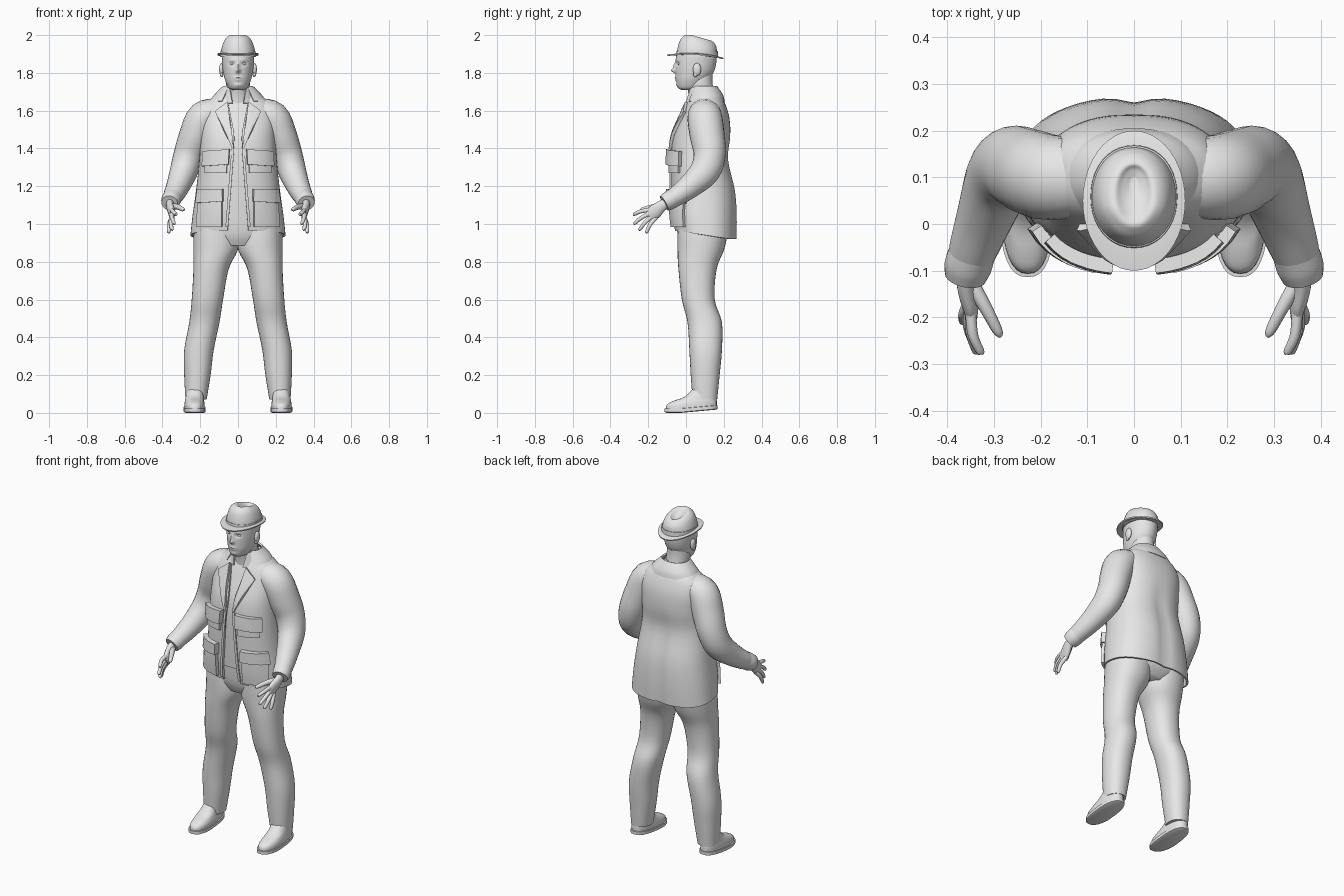
import bpy, bmesh, math
from mathutils import Vector

cube = bpy.data.objects.get("Cube")
if cube:
    bpy.data.objects.remove(cube)

grey = bpy.data.materials.new("plain_grey")
grey.use_nodes = True
grey.diffuse_color = (0.8, 0.8, 0.8, 1)
grey.node_tree.nodes["Principled BSDF"].inputs["Base Color"].default_value = (0.8, 0.8, 0.8, 1)


def finish(name, bm, mirror=False, thick=0, offset=-1):
    """Turn a bmesh into a smooth object, with optional thickness and mirroring."""
    bmesh.ops.recalc_face_normals(bm, faces=bm.faces)
    mesh = bpy.data.meshes.new(name)
    bm.to_mesh(mesh)
    bm.free()
    ob = bpy.data.objects.new(name, mesh)
    bpy.context.collection.objects.link(ob)
    mesh.materials.append(grey)
    bpy.ops.object.select_all(action='DESELECT')
    ob.select_set(True)
    bpy.context.view_layer.objects.active = ob
    if thick:
        mod = ob.modifiers.new("thickness", 'SOLIDIFY')
        mod.thickness, mod.offset = thick, offset
        bpy.ops.object.modifier_apply(modifier=mod.name)
    if mirror:
        mod = ob.modifiers.new("mirror", 'MIRROR')
        mod.use_mirror_merge = False
        bpy.ops.object.modifier_apply(modifier=mod.name)
    bpy.ops.object.shade_smooth_by_angle(angle=math.radians(50))
    return ob


def skin(name, rings, closed=True, **kw):
    """Bridge a list of point rings; closed rings also get end caps."""
    bm = bmesh.new()
    vs = [[bm.verts.new(p) for p in ring] for ring in rings]
    n = len(vs[0])
    for a, b in zip(vs, vs[1:]):
        for i in range(n if closed else n - 1):
            j = (i + 1) % n
            bm.faces.new((a[i], a[j], b[j], b[i]))
    if closed:
        bm.faces.new(vs[0])
        bm.faces.new(vs[-1])
    return finish(name, bm, **kw)


def spline(rows, steps):
    """Smooth interpolation through all rows."""
    out = []
    last = len(rows) - 1
    for k in range(last * steps + 1):
        i = min(k // steps, last - 1)
        t = k / steps - i
        p = [rows[max(0, min(last, i + d))] for d in (-1, 0, 1, 2)]
        out.append([b + 0.5 * t * (c - a + t * (2*a - 5*b + 4*c - d + t * (3*(b - c) + d - a)))
                    for a, b, c, d in zip(*p)])
    return out


def power(v, e):
    return math.copysign(abs(v) ** e, v)


def loft(name, rows, n=2.0, seg=32, steps=4, shape=None, **kw):
    """Rows: z, centre x, half width, front y, back y, and half the front gap if open."""
    rings = []
    for r in spline(rows, steps):
        z, cx, hw, yf, yb = r[:5]
        is_open = len(r) > 5
        a0 = math.asin((r[5] / hw) ** (n / 2)) if is_open else 0
        ring = []
        for i in range(seg + is_open):
            a = a0 + (2 * math.pi - 2 * a0) * i / seg
            p = Vector((cx + hw * power(math.sin(a), 2 / n),
                        (yf + yb) / 2 - (yb - yf) / 2 * power(math.cos(a), 2 / n), z))
            ring.append(shape(p) if shape else p)
        rings.append(ring)
    return skin(name, rings, closed=not is_open, **kw)


def tube(name, rows, seg=16, steps=4):
    """Rows: x, y, z, sideways radius, other radius. Mirrored to both sides."""
    pts = spline(rows, steps)
    rings = []
    for i, p in enumerate(pts):
        t = (Vector(pts[min(i + 1, len(pts) - 1)][:3]) - Vector(pts[max(i - 1, 0)][:3])).normalized()
        u = Vector((1, 0, 0))
        u = (u - t * u.dot(t)).normalized()
        v = t.cross(u)
        rings.append([Vector(p[:3]) + u * p[3] * math.cos(a) + v * p[4] * math.sin(a)
                      for a in (2 * math.pi * k / seg for k in range(seg))])
    return skin(name, rings, mirror=True)


def ball(name, centre, size):
    bm = bmesh.new()
    bmesh.ops.create_uvsphere(bm, u_segments=16, v_segments=10, radius=1)
    for v in bm.verts:
        v.co = Vector(c + s * q for c, s, q in zip(centre, size, v.co))
    return finish(name, bm, mirror=True)


# Jacket body, open at the front, with a dipped back hem and a centre back hollow
N = 2.4
jacket = [(.94, 0, .252, -.06, .27, .055), (1.05, 0, .24, -.075, .272, .05),
          (1.18, 0, .222, -.08, .262, .04), (1.34, 0, .205, -.08, .226, .03),
          (1.46, 0, .2, -.068, .235, .02), (1.56, 0, .2, -.03, .23, .035),
          (1.63, 0, .18, 0, .21, .05), (1.67, 0, .135, .02, .19, .055),
          (1.7, 0, .085, .03, .17, .055)]


def drape(p):
    low = max(0, (1.1 - p.z) / .16)
    p.z += low * (.025 - .045 * max(0, min(1, (p.y + .06) / .3)))
    if p.y > .1 and p.z < 1.5:
        p.y -= .012 * math.exp(-(p.x / .035) ** 2) * min(1, (1.5 - p.z) * 4)
    return p


loft("jacket", jacket, N, seg=56, shape=drape, thick=.01)
fine = spline(jacket, 12)


def front_y(x, z):
    r = min(fine, key=lambda q: abs(q[0] - z))
    f = (1 - min(.97, abs(x) / r[2]) ** N) ** (1 / N)
    return (r[3] + r[4]) / 2 - (r[4] - r[3]) / 2 * f


def patch(name, corners, depth):
    """Four-cornered cloth panel laid on the jacket front, on both sides."""
    a, b, c, d = (Vector(q) for q in corners)
    rings = []
    for i in range(9):
        s, e = a.lerp(d, i / 8), b.lerp(c, i / 8)
        row = [s.lerp(e, j / 8) for j in range(9)]
        rings.append([(q.x, front_y(q.x, q.y) - depth / 2, q.y) for q in row])
    skin(name, rings, closed=False, mirror=True, thick=depth, offset=0)


# Lapels, front bands and pockets
patch("lapel", [(.022, 1.4), (.03, 1.4), (.12, 1.595), (.055, 1.645)], .016)
patch("front_band", [(.052, .985), (.066, .985), (.034, 1.4), (.02, 1.4)], .008)
patch("chest_pocket", [(.06, 1.27), (.172, 1.27), (.172, 1.37), (.055, 1.37)], .016)
patch("chest_flap", [(.05, 1.315), (.182, 1.305), (.178, 1.385), (.045, 1.395)], .03)
patch("hip_pocket", [(.085, .985), (.215, .985), (.205, 1.16), (.085, 1.16)], .02)
patch("hip_flap", [(.08, 1.12), (.215, 1.11), (.205, 1.18), (.08, 1.185)], .032)

# Jacket collar and shirt
loft("jacket_collar", [(1.65, 0, .15, 0, .205, .085), (1.685, 0, .125, .015, .195, .07),
                       (1.73, 0, .08, .03, .165, .05)], 2.2, seg=40, thick=.01)
loft("shirt", [(max(1.015, r[0]), 0, r[2] - .025, r[3] + .014, r[4] - .03)
               for r in jacket[1:8]], N)
loft("shirt_collar", [(1.64, 0, .1, -.005, .165, .03), (1.72, 0, .07, .01, .145, .045)],
     2, thick=.008)

# Sleeves and cuffs
tube("sleeve", [(.1, .1, 1.595, .07, .08), (.18, .1, 1.565, .088, .092),
                (.225, .112, 1.47, .086, .092), (.26, .125, 1.37, .08, .085),
                (.287, .1, 1.28, .074, .08), (.318, .02, 1.2, .062, .064),
                (.345, -.055, 1.145, .052, .052), (.36, -.105, 1.115, .042, .043)], seg=24)
tube("cuff", [(.346, -.06, 1.143, .05, .05), (.356, -.09, 1.124, .051, .05),
              (.362, -.115, 1.11, .044, .044)], seg=24)

# Hands
tube("palm", [(.358, -.09, 1.12, .022, .026), (.36, -.13, 1.095, .02, .03),
              (.352, -.165, 1.065, .019, .038), (.348, -.195, 1.042, .013, .034)])
tips = {"index": (.328, -.28, 1.05), "middle": (.338, -.278, 1.0),
        "ring": (.35, -.25, .967), "little": (.368, -.212, .953)}
for k, (finger, tip) in enumerate(tips.items()):
    side = .026 - .0175 * k
    base = Vector((.35, -.175 - .6 * side, 1.055 + .78 * side))
    tip = Vector(tip)
    mid = base.lerp(tip, .5) + Vector((.006, -.004, .004))
    tube(finger + "_finger", [(*base, .012, .012), (*mid, .011, .011),
                              (*base.lerp(tip, .93), .009, .009), (*tip, .003, .003)], 10)
tube("thumb", [(.35, -.125, 1.095, .017, .017), (.318, -.18, 1.09, .014, .014),
               (.293, -.228, 1.078, .011, .011), (.286, -.242, 1.074, .004, .004)], 10)

# Trousers
loft("trouser_leg", [(.07, .222, .056, .035, .165), (.2, .215, .07, .025, .178),
                     (.33, .207, .078, .018, .19), (.48, .178, .08, .008, .19),
                     (.6, .162, .083, -.022, .152), (.76, .143, .093, -.04, .162),
                     (.86, .119, .117, -.045, .2), (.95, .115, .12, -.045, .22),
                     (1.04, .11, .11, -.04, .22)], 2.2, mirror=True)
loft("hips", [(.885, 0, .12, -.02, .18), (.95, 0, .2, -.045, .225),
              (1.08, 0, .21, -.055, .22)], 2.4)


# Shoes, with the heel raised a little
def pitch(p):
    p.z += .09 * max(0, p.y + .03)
    p.x += .02 * min(0, p.y)
    return p


loft("shoe_sole", [(0, .23, .05, -.1, .16), (.004, .23, .058, -.114, .168),
                   (.022, .23, .058, -.114, .168), (.024, .23, .05, -.1, .16)],
     2.5, steps=1, shape=pitch, mirror=True)
loft("shoe_upper", [(.02, .23, .053, -.107, .163), (.045, .23, .053, -.1, .163),
                    (.066, .23, .049, -.06, .16), (.085, .229, .047, -.005, .158),
                    (.12, .225, .045, .035, .155)], 2.4, shape=pitch, mirror=True)

# Head: centre x, centre z, width, height and depth of each facial feature
features = [(0, 1.812, .011, .012, -.022), (0, 1.836, .008, .018, -.012),
            (.031, 1.848, .014, .009, .009), (.03, 1.868, .02, .006, -.004),
            (0, 1.774, .02, .005, -.006), (0, 1.762, .016, .005, -.005),
            (0, 1.735, .022, .01, -.005)]


def sculpt(p):
    if p.y < .03:
        p.y += sum(d * math.exp(-((abs(p.x) - x) / w) ** 2 - ((p.z - z) / h) ** 2)
                   for x, z, w, h, d in features)
    return p


loft("head", [(1.71, 0, .03, -.025, .05), (1.722, 0, .05, -.042, .085),
              (1.76, 0, .068, -.052, .115), (1.8, 0, .078, -.055, .145),
              (1.85, 0, .084, -.055, .16), (1.9, 0, .085, -.05, .16),
              (1.93, 0, .075, -.035, .145)], seg=96, steps=8, shape=sculpt)
loft("neck", [(1.6, 0, .075, .02, .165), (1.68, 0, .065, .015, .15),
              (1.75, 0, .064, 0, .14), (1.79, 0, .06, 0, .14)])
ball("eye", (.031, -.034, 1.848), (.012, .01, .008))
ball("ear", (.088, .058, 1.818), (.012, .022, .034))
ball("ear_lobe", (.087, .05, 1.792), (.009, .012, .014))


# Hat: crown with a teardrop dent, and a brim
def slope(p):
    p.z -= .28 * max(0, p.y - .03) * max(0, min(1, (p.z - 1.9) / .08))
    return p


def curl(p):
    p.z += 1.2 * p.x ** 2 - .06 * (p.y - .05)
    return p


loft("hat_crown", [(1.885, 0, .092, -.05, .166), (1.93, 0, .088, -.045, .164),
                   (1.972, 0, .075, -.032, .16), (1.992, 0, .06, -.015, .148),
                   (2.0, 0, .042, .0, .13), (1.99, 0, .026, .025, .118),
                   (1.98, 0, .008, .07, .1)], 2.1, seg=40, shape=slope)
loft("hat_band", [(1.888, 0, .094, -.053, .169), (1.915, 0, .0925, -.05, .168)],
     2.1, seg=40, steps=1)
loft("hat_brim", [(1.887, 0, .085, -.05, .16), (1.881, 0, .109, -.098, .199),
                  (1.888, 0, .11, -.1, .2), (1.896, 0, .09, -.05, .165)],
     seg=48, steps=1, shape=curl)
